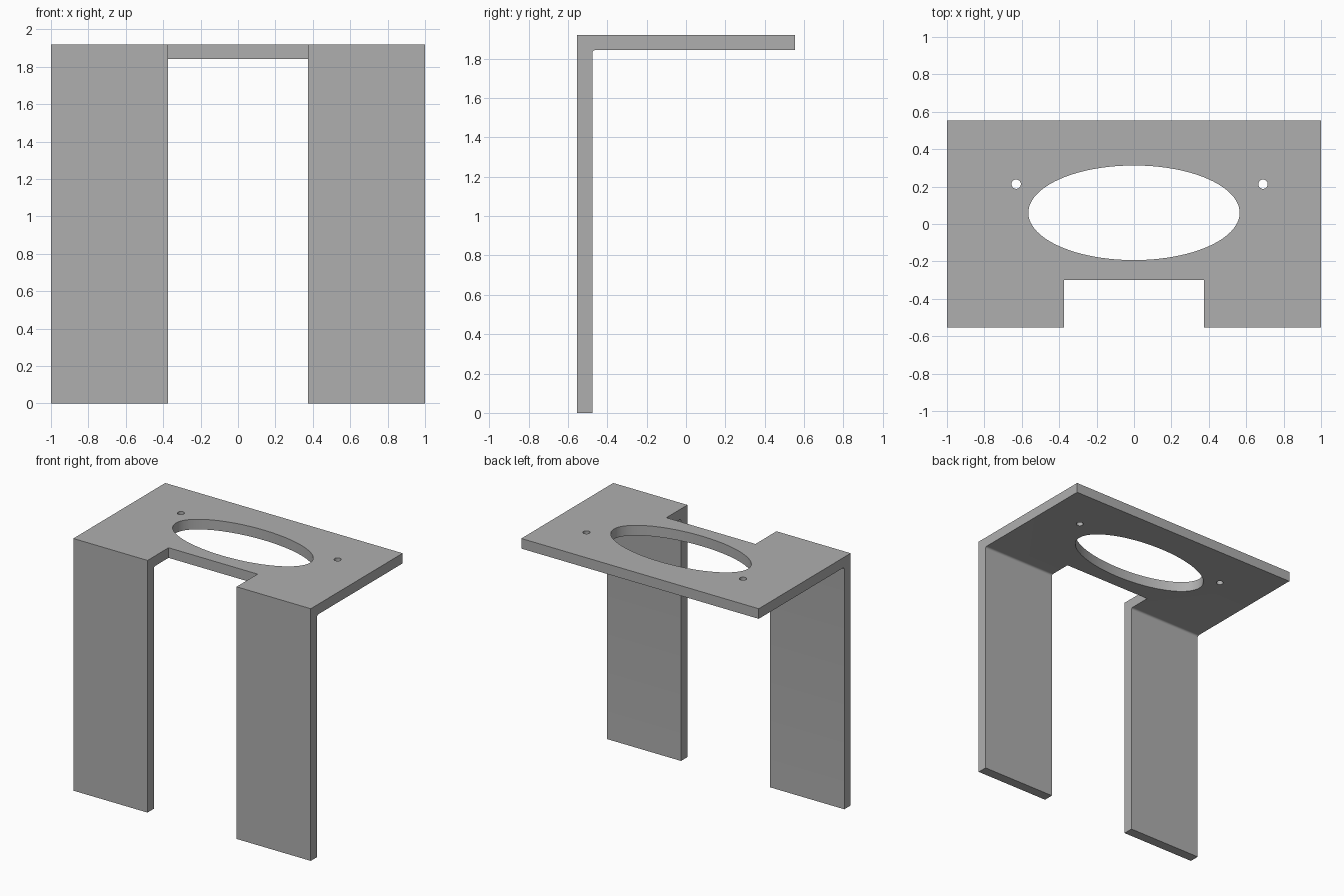
import bpy
import bmesh
from math import cos, sin, pi

cube = bpy.data.objects.get("Cube")
if cube:
    bpy.data.objects.remove(cube, do_unlink=True)

FRONT, BACK = -0.553, 0.553
TOP, THICK = 1.92, 0.077
FILLET = 0.016

grey = bpy.data.materials.new("plain grey")
grey.use_nodes = True
colour = (0.43, 0.43, 0.43, 1)
grey.diffuse_color = colour
grey.node_tree.nodes["Principled BSDF"].inputs["Base Color"].default_value = colour


def prism(name, points, direction):
    """Extrude a closed planar outline along a direction."""
    bm = bmesh.new()
    face = bm.faces.new([bm.verts.new(p) for p in points])
    ext = bmesh.ops.extrude_face_region(bm, geom=[face])
    moved = [v for v in ext["geom"] if isinstance(v, bmesh.types.BMVert)]
    bmesh.ops.translate(bm, vec=direction, verts=moved)
    bmesh.ops.recalc_face_normals(bm, faces=bm.faces)
    mesh = bpy.data.meshes.new(name)
    bm.to_mesh(mesh)
    bm.free()
    obj = bpy.data.objects.new(name, mesh)
    bpy.context.collection.objects.link(obj)
    mesh.materials.append(grey)
    return obj


def ellipse(name, x, y, rx, ry, sides):
    ring = [2 * pi * i / sides for i in range(sides)]
    pts = [(x + rx * cos(a), y + ry * sin(a), TOP - 0.3) for a in ring]
    return prism(name, pts, (0, 0, 0.6))


# Bent sheet: L-shaped side profile with a small rounded inner corner
inner_y, inner_z = FRONT + THICK, TOP - THICK
bend = [(inner_y + FILLET * (1 - cos(a)), inner_z - FILLET * (1 - sin(a)))
        for a in (i * pi / 12 for i in range(7))]
profile = [(FRONT, 0), (inner_y, 0), *bend, (BACK, inner_z), (BACK, TOP), (FRONT, TOP)]
bracket = prism("bracket", [(-1, y, z) for y, z in profile], (2, 0, 0))

# Openings: gap between the legs, large oval, two screw holes
gap = [(-0.375, -0.8, -0.2), (0.375, -0.8, -0.2), (0.375, -0.3, -0.2), (-0.375, -0.3, -0.2)]
cutters = [
    prism("leg_gap_cutter", gap, (0, 0, 2.5)),
    ellipse("oval_cutter", 0, 0.06, 0.565, 0.253, 96),
    ellipse("right_hole_cutter", -0.63, 0.213, 0.025, 0.025, 32),
    ellipse("left_hole_cutter", 0.69, 0.213, 0.025, 0.025, 32),
]
for cutter in cutters:
    cutter.hide_render = True
    mod = bracket.modifiers.new(cutter.name, "BOOLEAN")
    mod.operation = "DIFFERENCE"
    mod.solver = "EXACT"
    mod.object = cutter

# Apply the cuts and discard the cutters
bpy.context.view_layer.objects.active = bracket
bracket.select_set(True)
for mod in list(bracket.modifiers):
    bpy.ops.object.modifier_apply(modifier=mod.name)
for cutter in cutters:
    bpy.data.objects.remove(cutter, do_unlink=True)
bpy.ops.object.shade_smooth_by_angle(angle=pi / 6)
